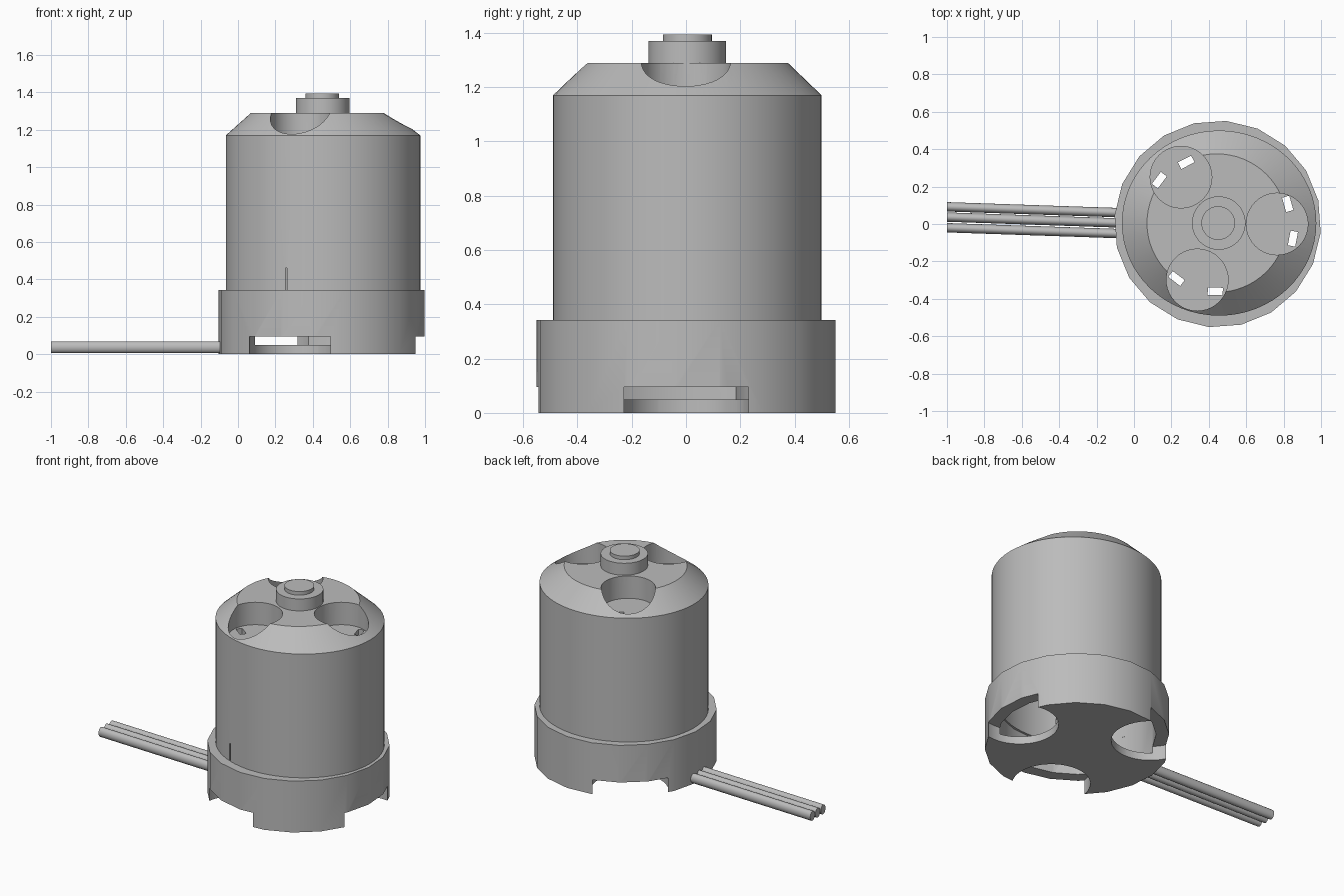
import bpy, bmesh, math
from mathutils import Matrix

cube = bpy.data.objects.get("Cube")
if cube:
    bpy.data.objects.remove(cube, do_unlink=True)

grey = bpy.data.materials.new("metal grey")
grey.use_nodes = True
GREY = (0.5, 0.5, 0.5, 1)
grey.diffuse_color = GREY
grey.node_tree.nodes["Principled BSDF"].inputs["Base Color"].default_value = GREY

CX = 0.447                     # motor axis
POCKETS = (0, 128, 250)        # directions of the three openings


def finish(bm, name):
    bmesh.ops.recalc_face_normals(bm, faces=bm.faces)
    mesh = bpy.data.meshes.new(name)
    bm.to_mesh(mesh)
    bm.free()
    mesh.materials.append(grey)
    ob = bpy.data.objects.new(name, mesh)
    bpy.context.collection.objects.link(ob)
    return ob


def lathe(name, profile, sides, x=CX, y=0, turn=0):
    """Spin an axis-to-axis profile into a closed solid."""
    bm = bmesh.new()
    verts = [bm.verts.new((r, 0, z)) for r, z in profile]
    edges = [bm.edges.new(pair) for pair in zip(verts, verts[1:])]
    bmesh.ops.spin(bm, geom=verts + edges, cent=(0, 0, 0), axis=(0, 0, 1),
                   angle=math.tau, steps=sides, use_duplicate=False)
    bmesh.ops.remove_doubles(bm, verts=bm.verts, dist=0.0005)
    bmesh.ops.rotate(bm, verts=bm.verts, cent=(0, 0, 0),
                     matrix=Matrix.Rotation(math.radians(turn), 3, 'Z'))
    bmesh.ops.translate(bm, verts=bm.verts, vec=(x, y, 0))
    return finish(bm, name)


def disc(name, r, z0, z1, sides=48, x=CX, y=0):
    return lathe(name, [(0, z0), (r, z0), (r, z1), (0, z1)], sides, x, y)


def box(name, loc, size, turn=0):
    bm = bmesh.new()
    m = (Matrix.Translation(loc) @ Matrix.Rotation(math.radians(turn), 4, 'Z')
         @ Matrix.Diagonal((*size, 1)))
    bmesh.ops.create_cube(bm, size=1, matrix=m)
    return finish(bm, name)


def polar(angle, r):
    a = math.radians(angle)
    return CX + r * math.cos(a), r * math.sin(a)


def select(ob):
    bpy.ops.object.select_all(action='DESELECT')
    ob.select_set(True)
    bpy.context.view_layer.objects.active = ob


def cut(ob, cutters):
    """Subtract each cutter, then discard it."""
    select(ob)
    for c in cutters:
        mod = ob.modifiers.new("cut", 'BOOLEAN')
        mod.operation, mod.solver, mod.object = 'DIFFERENCE', 'EXACT', c
        bpy.ops.object.modifier_apply(modifier=mod.name)
        bpy.data.objects.remove(c, do_unlink=True)


def smooth(ob, angle=25):
    select(ob)
    bpy.ops.object.shade_smooth_by_angle(angle=math.radians(angle))


# Hollow bell with chamfered top, slightly oval
bell = lathe("rotor_bell", [(0, 1.1), (0.46, 1.1), (0.46, 0.3), (0.495, 0.3),
                            (0.495, 1.17), (0.37, 1.29), (0, 1.29)], 64, x=0, y=0)
for v in bell.data.vertices:
    v.co.x = v.co.x * (1.05 - 0.04 * max(0, v.co.z - 1.17) / 0.12) + CX
    v.co.x += 0.008 if v.co.z < 1.25 else -0.004
    v.co.y += 0.005

# Round pockets in the top, each with two small slots near the rim
cutters = [disc("pocket_cutter", 0.165, 1.14, 1.5, 40, *polar(a, 0.318)) for a in POCKETS]
for a, r in ((16, 0.39), (-11, 0.41), (117, 0.37), (143, 0.39), (233, 0.365), (268, 0.36)):
    cutters.append(box("slot_cutter", (*polar(a, r), 1.12), (0.04, 0.08, 0.2), a))
cutters.append(box("slit_cutter", (0.258, -0.46, 0.4), (0.01, 0.16, 0.12)))
cut(bell, cutters)
smooth(bell)

# Cup-shaped base with a thin floor and three round notches
base = lathe("base_cup", [(0, 0), (0.553, 0), (0.553, 0.343), (0.475, 0.343),
                          (0.475, 0.05), (0, 0.05)], 20, turn=-4.8)
cut(base, [disc("notch_cutter", 0.235, -0.1, 0.095, 40, *polar(a, 0.45)) for a in POCKETS])
smooth(base)

# Hub and shaft end
smooth(disc("hub", 0.143, 1.28, 1.37, x=0.453, y=0.005))
smooth(disc("shaft", 0.09, 1.36, 1.394, x=0.45, y=0.005))

# Three parallel cables leaving the base
for label, y in (("left", -0.02), ("middle", 0.037), ("right", 0.092)):
    bm = bmesh.new()
    start, end, rings = -1.0, -0.06, []
    for x, yy in ((start, y), (end, y - 0.032)):
        ring = []
        for i in range(16):
            a = math.tau * i / 16
            ring.append(bm.verts.new((x, yy + 0.025 * math.cos(a), 0.037 + 0.032 * math.sin(a))))
        bm.faces.new(ring)
        rings.append(ring)
    for i in range(16):
        j = (i + 1) % 16
        bm.faces.new((rings[0][i], rings[0][j], rings[1][j], rings[1][i]))
    smooth(finish(bm, label + "_cable"), 40)
